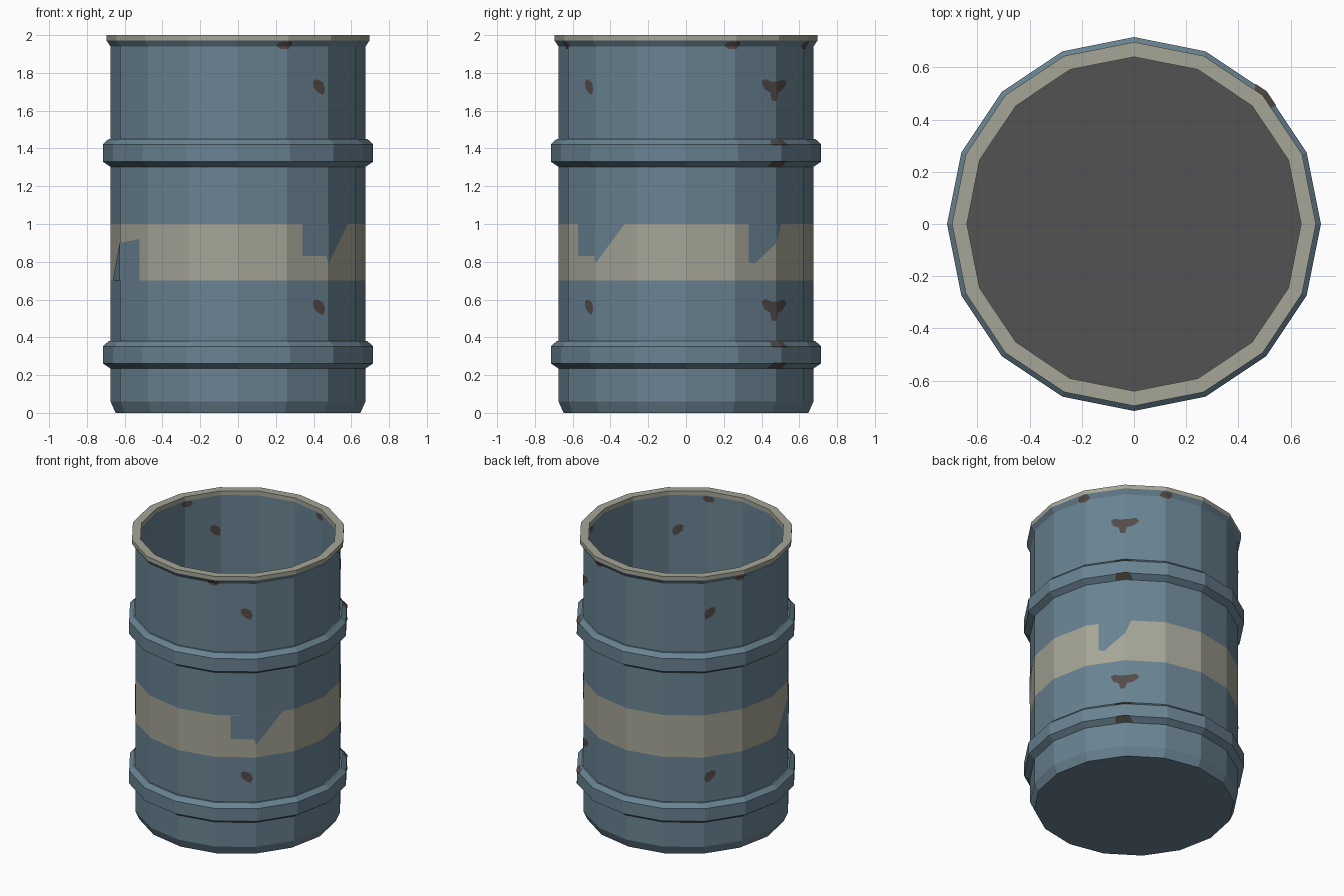
import bpy, bmesh, math

if "Cube" in bpy.data.objects:
    bpy.data.objects.remove(bpy.data.objects["Cube"])

N = 16  # sides of the drum


def material(name, rgb):
    m = bpy.data.materials.new(name)
    lin = [(c / 255 / 12.92) if c < 10 else ((c / 255 + 0.055) / 1.055) ** 2.4 for c in rgb]
    m.diffuse_color = (*lin, 1)
    m.use_nodes = True
    m.node_tree.nodes["Principled BSDF"].inputs["Base Color"].default_value = m.diffuse_color
    return m


BLUE = material("faded blue paint", (105, 131, 146))
CREAM = material("cream paint", (165, 165, 151))
RUST = material("dark rust", (84, 76, 73))
GREY = material("dark grey floor", (82, 82, 82))

# (radius, height) up the outside wall, then down the inside
OUTER = [(0.648, 0), (0.675, 0.06), (0.675, 0.235), (0.716, 0.262), (0.716, 0.352), (0.685, 0.38),
         (0.675, 0.381), (0.675, 0.70), (0.675, 1.0), (0.675, 1.303), (0.716, 1.33), (0.716, 1.422),
         (0.685, 1.45), (0.675, 1.451), (0.675, 1.94), (0.697, 1.972), (0.697, 2.0)]
INNER = [(0.64, 2.0), (0.64, 1.97), (0.64, 1.0), (0.64, 0.70), (0.64, 0.05)]


def ring_point(r, u, z):
    """Point on the 16-sided wall; u counts sides round from +x."""
    k = math.floor(u + 1e-6)
    f = u - k
    a, b = (2 * math.pi * i / N for i in (k, k + 1))
    return (r * ((1 - f) * math.cos(a) + f * math.cos(b)),
            r * ((1 - f) * math.sin(a) + f * math.sin(b)), z)


def finish(name, bm, mats):
    me = bpy.data.meshes.new(name)
    bm.to_mesh(me)
    bm.free()
    for m in mats:
        me.materials.append(m)
    ob = bpy.data.objects.new(name, me)
    bpy.context.collection.objects.link(ob)
    return ob


# Drum: one closed shell, coloured by height
bm = bmesh.new()
rings = [[bm.verts.new(ring_point(r, i, z)) for i in range(N)] for r, z in OUTER + INNER]
for lo, hi in zip(rings, rings[1:]):
    for i in range(N):
        j = (i + 1) % N
        f = bm.faces.new((lo[i], lo[j], hi[j], hi[i]))
        z = f.calc_center_median().z
        if z > 1.98 or 0.70 < z < 1.0 and abs(lo[i].co.z - hi[i].co.z) < 0.31 and lo[i].co.z in (
                rings[7][0].co.z, rings[8][0].co.z):
            f.material_index = 1
bm.faces.new(rings[0][::-1])
bm.faces.new(rings[-1]).material_index = 2
bmesh.ops.recalc_face_normals(bm, faces=bm.faces)
finish("drum", bm, [BLUE, CREAM, GREY])


def outer_radius(z):
    for (r0, z0), (r1, z1) in zip(OUTER, OUTER[1:]):
        if z0 <= z <= z1 and z1 > z0:
            return r0 + (r1 - r0) * (z - z0) / (z1 - z0)
    return OUTER[-1][0]


def patches(name, shapes, mat, inside=False):
    """Lay flat (side, height) outlines on the wall, split along its edges."""
    bm = bmesh.new()
    for pts in shapes:
        bm.faces.new([bm.verts.new((u, 0, z)) for u, z in pts])
    cuts = [((u, 0, 0), (1, 0, 0)) for u in range(-4, 13)]
    if not inside:
        cuts += [((0, 0, z), (0, 0, 1)) for _, z in OUTER]
    for co, no in cuts:
        bmesh.ops.bisect_plane(bm, geom=bm.verts[:] + bm.edges[:] + bm.faces[:],
                               plane_co=co, plane_no=no, dist=1e-5)
    for v in bm.verts:
        u, _, z = v.co
        r = 0.637 if inside else outer_radius(z) + 0.003
        v.co = ring_point(r, u, z)
    bm.normal_update()
    for f in bm.faces:
        c = f.calc_center_median()
        if (f.normal.x * c.x + f.normal.y * c.y < 0) != inside:
            f.normal_flip()
    finish(name, bm, [mat])


# Worn gaps in the cream stripe
chips = [[(-2.63, 1.0), (-2.63, 0.83), (-2.05, 0.83), (-2, 0.79), (-1.3, 1.0)],
         [(1.33, 1.0), (1.33, 0.80), (1.47, 0.79), (2, 0.90), (2.16, 1.0)],
         [(9.71, 0.70), (9.71, 0.92), (9, 0.90), (8.3, 0.70)]]

# Rust spots, repeated above and below the stripe
spots = []
for z in (0.56, 1.725):
    for u, s in ((-2.23, 1), (6.15, -1)):
        spots.append([(u + s * a, z + b) for a, b in
                      ((-0.15, 0.03), (-0.06, 0.042), (0.10, 0.025), (0.15, -0.01),
                       (0.10, -0.042), (-0.02, -0.03), (-0.13, -0.005))])
    spots.append([(2 + a, z + b) for a, b in
                  ((-0.36, 0.03), (-0.27, 0.043), (-0.12, 0.028), (0.10, 0.03), (0.27, 0.042),
                   (0.36, 0.02), (0.22, -0.015), (0.05, -0.03), (0.0, -0.075), (-0.12, -0.07),
                   (-0.15, -0.03), (-0.3, -0.01))])
rim_spots = [[(u + a, 1.946 + b) for a, b in
              ((-0.17, 0.0), (-0.08, -0.02), (0.08, -0.02), (0.17, 0.005), (0.12, 0.022), (-0.12, 0.018))]
             for u in (-3.05, 0.95, 3.02, 6.95)]
ring_spots = [[(1.76, z), (2.2, z), (2.12, z + 0.03), (1.8, z + 0.03)]
              for z in (0.236, 0.345, 1.304, 1.416)]

patches("stripe_chips", chips, BLUE)
patches("rust_spots", spots + rim_spots + ring_spots, RUST)
patches("inner_stripe_chips", chips, BLUE, True)
patches("inner_rust_spots", spots + rim_spots, RUST, True)
